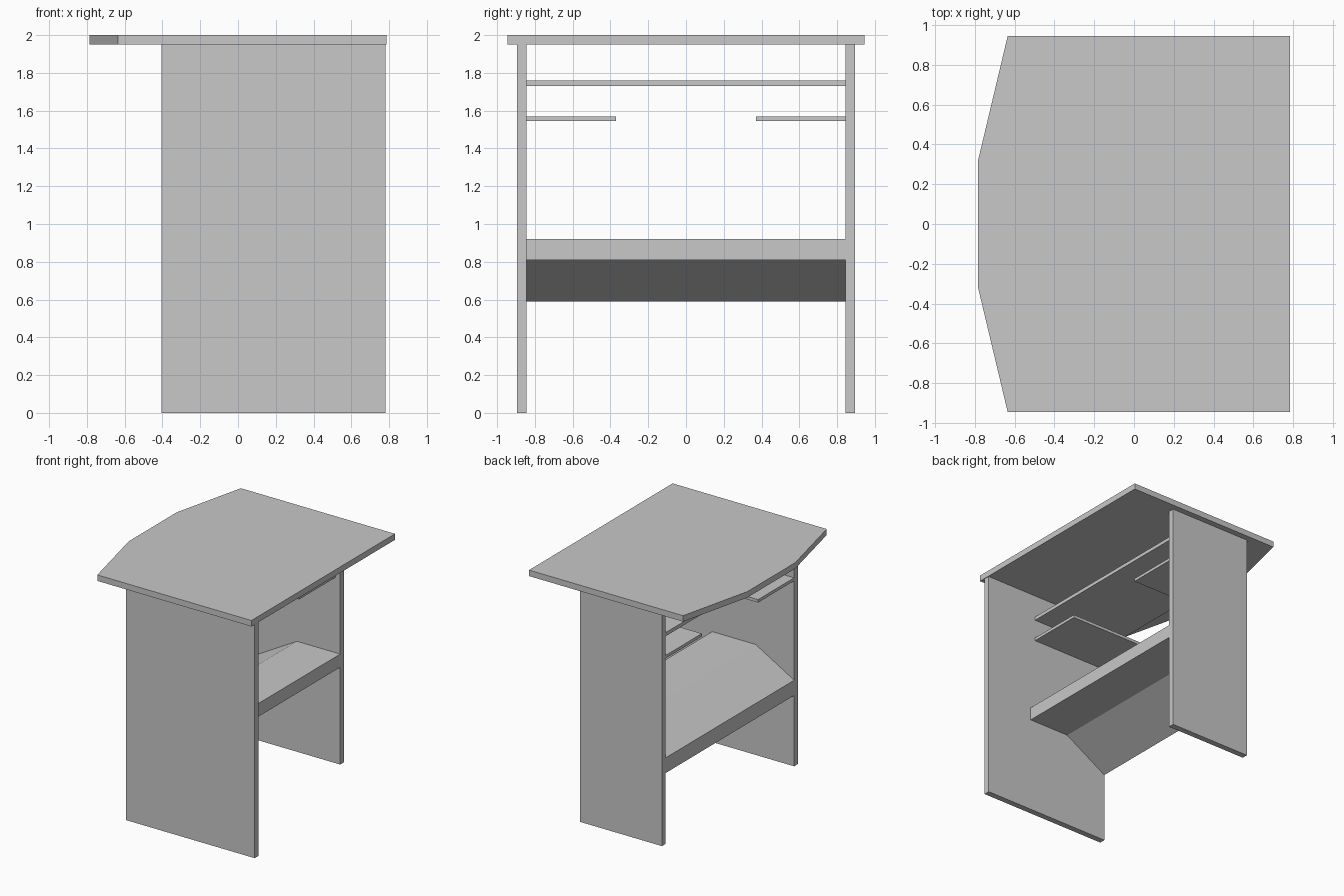
import bpy
import bmesh

cube = bpy.data.objects.get("Cube")
if cube:
    bpy.data.objects.remove(cube, do_unlink=True)

grey = bpy.data.materials.new("light_grey_board")
grey.use_nodes = True
colour = (0.58, 0.58, 0.58, 1)
grey.diffuse_color = colour
grey.node_tree.nodes["Principled BSDF"].inputs["Base Color"].default_value = colour


def extrude_profile(name, points, offset):
    """Close a planar outline and extrude it by the offset vector."""
    bm = bmesh.new()
    face = bm.faces.new([bm.verts.new(p) for p in points])
    result = bmesh.ops.extrude_face_region(bm, geom=[face])
    moved = [g for g in result["geom"] if isinstance(g, bmesh.types.BMVert)]
    bmesh.ops.translate(bm, verts=moved, vec=offset)
    bmesh.ops.recalc_face_normals(bm, faces=bm.faces)
    mesh = bpy.data.meshes.new(name)
    bm.to_mesh(mesh)
    bm.free()
    mesh.materials.append(grey)
    obj = bpy.data.objects.new(name, mesh)
    bpy.context.scene.collection.objects.link(obj)
    return obj


def board(name, x, y, z):
    """Rectangular board from (min, max) ranges."""
    outline = [(x[0], y[0], z[0]), (x[1], y[0], z[0]),
               (x[1], y[1], z[0]), (x[0], y[1], z[0])]
    return extrude_profile(name, outline, (0, 0, z[1] - z[0]))


back, inner, outer = -0.405, 0.845, 0.895
step = 0.35      # edge of the narrower side panel
shelf_edge = 0.305

# Table top with two clipped corners
top = [(0.785, -0.945), (0.785, 0.945), (-0.635, 0.945),
       (-0.785, 0.315), (-0.785, -0.315), (-0.635, -0.945)]
extrude_profile("table_top", [(x, y, 1.95) for x, y in top], (0, 0, 0.05))

# Side panels: one wide, one narrow
board("wide_side_panel", (back, 0.78), (-outer, -inner), (0, 1.95))
board("narrow_side_panel", (back, step), (inner, outer), (0, 1.95))

# Upper shelf, and a pair of short shelves below it
board("upper_shelf", (back, shelf_edge), (-inner, inner), (1.73, 1.76))
for side, y in (("front", (-inner, -0.37)), ("rear", (0.37, inner))):
    board(side + "_short_shelf", (back, shelf_edge), y, (1.545, 1.57))

# Thick lower shelf, bent downwards at its back
bent = [(step, 0.92), (-0.05, 0.92), (back, 0.717),
        (back, 0.59), (-0.025, 0.81), (step, 0.81)]
extrude_profile("bent_lower_shelf", [(x, -inner, z) for x, z in bent],
                (0, 2 * inner, 0))
